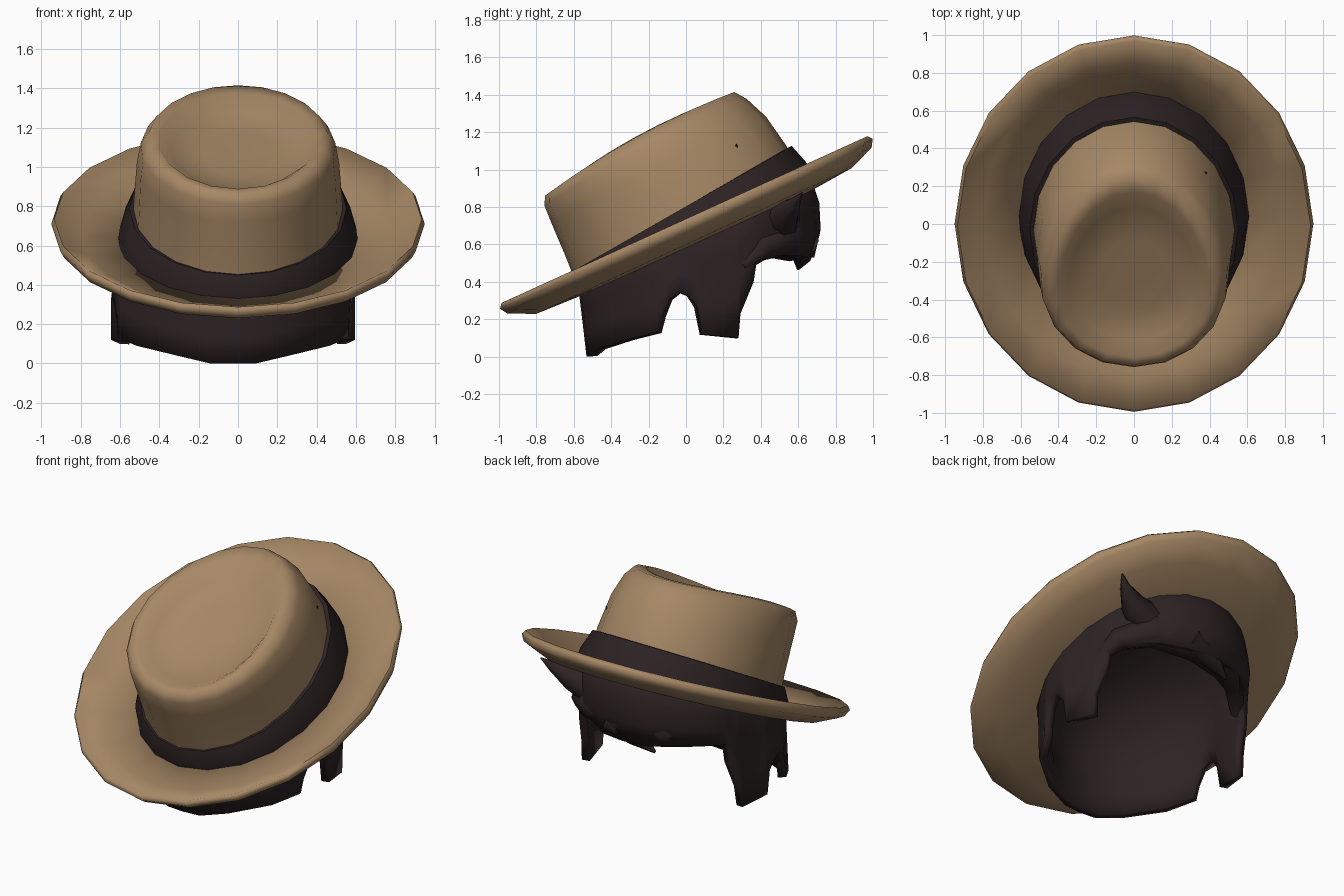
import bpy, bmesh
from math import sin, cos, radians, pi
from mathutils import Vector, Matrix

cube = bpy.data.objects.get("Cube")
if cube:
    bpy.data.objects.remove(cube)

TILT = Matrix.Translation((0, 0, 0.715)) @ Matrix.Rotation(radians(24.5), 4, 'X')


def material(name, rgb):
    m = bpy.data.materials.new(name)
    m.use_nodes = True
    m.diffuse_color = (*rgb, 1)
    m.node_tree.nodes["Principled BSDF"].inputs["Base Color"].default_value = (*rgb, 1)
    return m


tan_felt = material("tan felt", (0.38, 0.245, 0.13))
dark_brown = material("dark brown", (0.026, 0.016, 0.017))


def finish(name, bm, mat, angle):
    bmesh.ops.recalc_face_normals(bm, faces=bm.faces)
    me = bpy.data.meshes.new(name)
    bm.to_mesh(me)
    bm.free()
    ob = bpy.data.objects.new(name, me)
    bpy.context.collection.objects.link(ob)
    me.materials.append(mat)
    bpy.context.view_layer.objects.active = ob
    bpy.ops.object.select_all(action='DESELECT')
    ob.select_set(True)
    bpy.ops.object.shade_smooth_by_angle(angle=radians(angle))
    return ob


def bridge(bm, a, b):
    for i in range(len(a)):
        j = (i + 1) % len(a)
        bm.faces.new((a[i], a[j], b[j], b[i]))


def oval(bm, rx, ry, cy, front, back, bump=0.0, taper=0.0, seg=20):
    """Ring of the hat: oval, with its own height at front and back."""
    ring = []
    for i in range(seg):
        t = 2 * pi * i / seg
        k = (1 + cos(t)) / 2
        z = front + (back - front) * k + bump * sin(t) ** 2
        ring.append(bm.verts.new(
            TILT @ Vector((rx * sin(t) * (1 - taper * cos(t)), cy + ry * cos(t), z))))
    return ring


def lathe(name, rows, mat, angle=85, closed=False, cap=False):
    bm = bmesh.new()
    rings = [oval(bm, *r) for r in rows]
    for a, b in zip(rings, rings[1:]):
        bridge(bm, a, b)
    if closed:
        bridge(bm, rings[-1], rings[0])
    if cap:
        bm.faces.new(rings[-1])
    return finish(name, bm, mat, angle)


# Brim: dished disc with an upturned edge
lathe("brim", [
    (0.59, 0.69, 0, -0.12, -0.12), (0.80, 0.93, 0, -0.11, -0.10),
    (0.93, 1.07, 0, -0.045, -0.045), (0.95, 1.095, 0, -0.005, -0.005),
    (0.935, 1.075, 0, 0.02, 0.02), (0.80, 0.92, 0, -0.06, -0.05),
    (0.59, 0.69, 0, -0.10, -0.09)], tan_felt, closed=True)

# Crown: tapering wall, rounded rim and dented top
lathe("crown", [
    (0.535, 0.665, 0, 0.01, 0.02), (0.53, 0.66, 0, 0.10, 0.15),
    (0.515, 0.64, -0.015, 0.30, 0.34, 0.02, 0.04),
    (0.495, 0.61, -0.04, 0.40, 0.47, 0.03, 0.09),
    (0.455, 0.575, -0.05, 0.445, 0.53, 0.04, 0.13),
    (0.40, 0.50, -0.07, 0.45, 0.53, 0.04, 0.12),
    (0.34, 0.40, -0.09, 0.41, 0.47, 0.02, 0.08),
    (0.18, 0.22, -0.10, 0.40, 0.45, 0.015)], tan_felt, cap=True)

# Hat band: taller at the back
lathe("hat_band", [
    (0.61, 0.725, 0.005, -0.115, -0.09), (0.60, 0.72, 0.005, -0.06, 0.01),
    (0.552, 0.68, 0.005, 0.015, 0.14), (0.50, 0.63, 0, 0.015, 0.14)], dark_brown, 50)

# Hair shell: lower hem given as (degrees from the front, height)
HEM = [(0, 0), (12, 0), (30, .04), (55, .09), (72, .13), (74, .22), (78, .31),
       (83, .345), (87, .33), (92, .27), (94, .12), (112, .10), (113, .23),
       (120, .40), (122, .53), (136, .54), (150, .54), (165, .53), (180, .53)]
stations = HEM + [(-t, z) for t, z in reversed(HEM[1:-1])]
bm = bmesh.new()
rows = [[], [], [], []]
for deg, hem in stations:
    t = radians(deg)
    back = max(0.0, -cos(t)) ** 2
    side = sin(t) ** 2
    for row, f in zip(rows, (0, 0.35, 0.7, 1)):
        swell = 1 + back * (0.11 * sin(pi * (0.15 + 0.75 * f))) + side * 0.045 * (1 - f)
        swell -= 0.07 * (1 - f) * max(0.0, cos(t)) ** 2
        x = -0.01 - 0.015 * (1 - f) + 0.595 * sin(t) * swell
        y = 0.04 - 0.615 * cos(t) * swell
        top = 0.625 + 0.456 * y
        row.append(bm.verts.new((x, y, hem + (top - hem) * f)))
for a, b in zip(rows, rows[1:]):
    bridge(bm, a, b)
# Scalp dome closing the shell inside the crown
previous = rows[-1]
for shrink, lift in ((0.75, 0.16), (0.4, 0.27)):
    ring = [bm.verts.new((v.co.x * shrink, v.co.y * shrink - lift * 0.4,
                          0.625 + 0.456 * v.co.y * shrink + lift * 0.9)) for v in rows[-1]]
    bridge(bm, previous, ring)
    previous = ring
bm.faces.new(previous)
hair = finish("hair_shell", bm, dark_brown, 60)
solid = hair.modifiers.new("thickness", 'SOLIDIFY')
solid.thickness = 0.05
solid.offset = -1


def lock(name, points, sides=8):
    """Tapered lock of hair swept through (position, radius) points."""
    bm = bmesh.new()
    rings = []
    for i, (p, r) in enumerate(points):
        a = Vector(points[max(i - 1, 0)][0])
        b = Vector(points[min(i + 1, len(points) - 1)][0])
        rot = (b - a).to_track_quat('Z', 'Y')
        rings.append([bm.verts.new(Vector(p) + rot @ Vector(
            (r * cos(2 * pi * k / sides), r * sin(2 * pi * k / sides), 0)))
            for k in range(sides)])
    for a, b in zip(rings, rings[1:]):
        bridge(bm, a, b)
    bm.faces.new(rings[0])
    bm.faces.new(rings[-1])
    return finish(name, bm, dark_brown, 60)


# Swept fringe, its hanging tip, and the loose locks
lock("fringe", [((0.52, 0.30, 0.48), 0.03), ((0.46, 0.40, 0.58), 0.07),
                ((0.30, 0.53, 0.64), 0.10), ((0.02, 0.60, 0.63), 0.11),
                ((-0.25, 0.55, 0.62), 0.11), ((-0.45, 0.40, 0.60), 0.07),
                ((-0.53, 0.30, 0.48), 0.03)])
lock("fringe_tip", [((0.10, 0.63, 0.62), 0.08), ((-0.08, 0.62, 0.55), 0.06),
                    ((-0.20, 0.60, 0.47), 0.008)])
lock("side_lock", [((0.32, 0.50, 0.72), 0.11), ((0.45, 0.53, 0.76), 0.08),
                   ((0.55, 0.58, 0.82), 0.035), ((0.61, 0.62, 0.875), 0.004)])
lock("crown_stray_lock", [((0.33, 0.24, 1.08), 0.02), ((0.365, 0.27, 1.11), 0.018),
                          ((0.385, 0.27, 1.135), 0.003)], 5)
